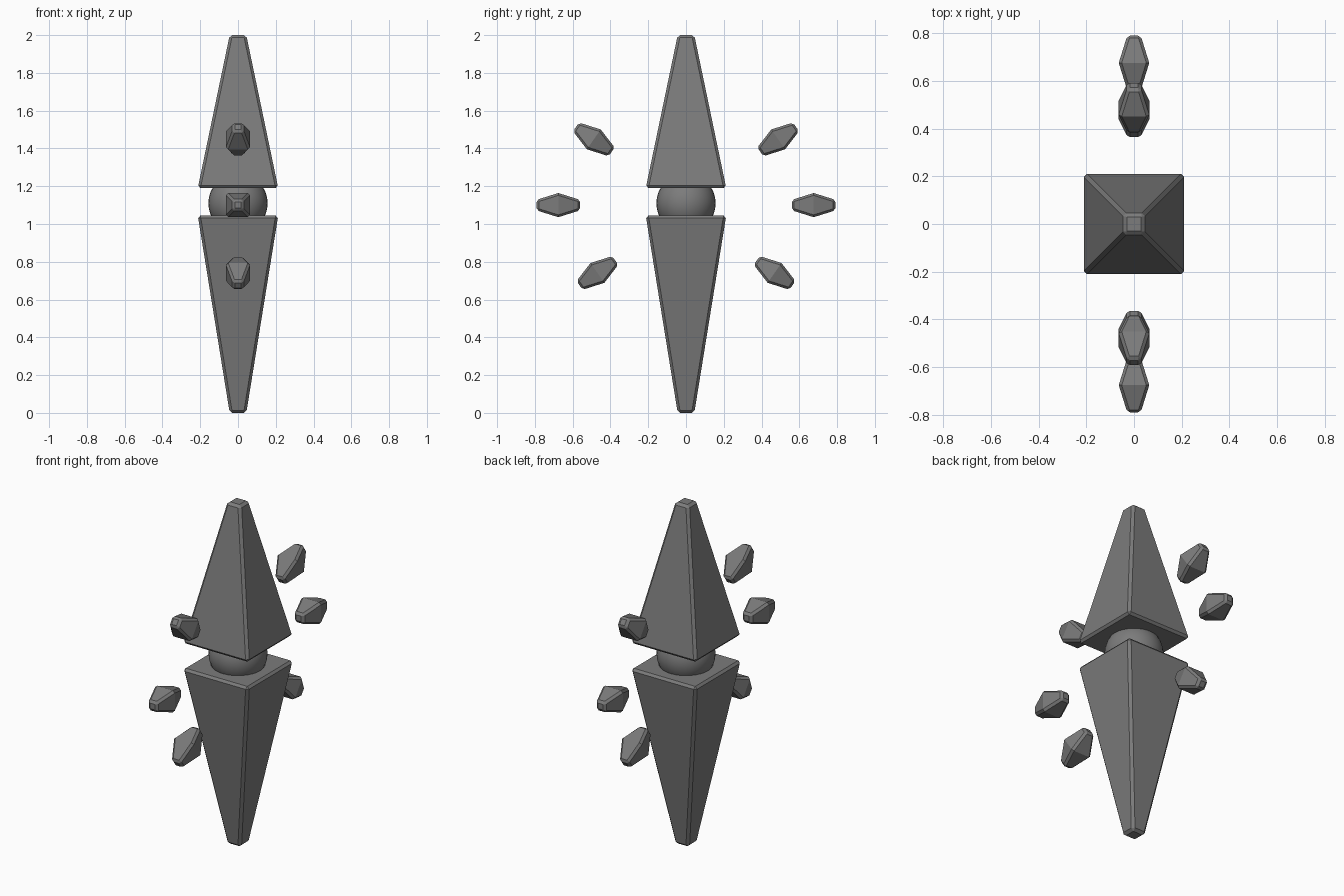
import bpy
import bmesh
from math import radians, cos, sin
from mathutils import Matrix

cube = bpy.data.objects.get("Cube")
if cube:
    bpy.data.objects.remove(cube, do_unlink=True)

# One dark stone colour for every part
stone = bpy.data.materials.new("dark_grey_stone")
stone.use_nodes = True
colour = (0.2, 0.2, 0.2, 1)
stone.diffuse_color = colour
stone.node_tree.nodes["Principled BSDF"].inputs["Base Color"].default_value = colour


def square_stack(name, profile, bevel):
    """Square cross-sections (half width, height) joined into a bevelled solid."""
    bm = bmesh.new()
    rings = []
    for w, z in profile:
        rings.append([bm.verts.new((sx * w, sy * w, z))
                      for sx, sy in ((-1, -1), (1, -1), (1, 1), (-1, 1))])
    for low, high in zip(rings, rings[1:]):
        for i in range(4):
            j = (i + 1) % 4
            bm.faces.new((low[i], low[j], high[j], high[i]))
    bm.faces.new(rings[0][::-1])
    bm.faces.new(rings[-1])
    bmesh.ops.recalc_face_normals(bm, faces=bm.faces)
    mesh = bpy.data.meshes.new(name)
    bm.to_mesh(mesh)
    bm.free()
    mesh.materials.append(stone)
    obj = bpy.data.objects.new(name, mesh)
    bpy.context.collection.objects.link(obj)
    mod = obj.modifiers.new("edge_chamfer", "BEVEL")
    mod.width = bevel
    mod.segments = 1
    mod.limit_method = "ANGLE"
    mod.angle_limit = radians(50)
    return obj


# Two tapering body halves, base to base
square_stack("upper_spire", [(0.213, 1.19), (0.044, 2.0)], 0.014)
square_stack("lower_spire", [(0.044, 0.0), (0.213, 1.045)], 0.014)

# Core ball showing in the gap
bpy.ops.mesh.primitive_uv_sphere_add(segments=32, ring_count=16, radius=0.157,
                                     location=(0, 0, 1.11))
core = bpy.context.object
core.name = "core_ball"
core.data.materials.append(stone)
bpy.ops.object.shade_smooth()

# Floating shards, pointing outward from the core, front and back
shard = [(0.028, -0.115), (0.064, 0), (0.028, 0.115)]
placements = {"upper": (0.488, 1.448, 35), "middle": (0.676, 1.1, 0),
              "lower": (0.469, 0.741, -35)}
for side, s in (("back", 1), ("front", -1)):
    for level, (y, z, tilt) in placements.items():
        obj = square_stack(f"{side}_{level}_shard", shard, 0.012)
        a = radians(tilt)
        out = (0, s * cos(a), sin(a))
        up = (0, -s * sin(a), cos(a))
        # columns: side axis, cross axis, long axis
        turn = Matrix(((s, 0, 0), (0, up[1], out[1]), (0, up[2], out[2])))
        if turn.determinant() < 0:
            turn = turn @ Matrix.Diagonal((-1, 1, 1))
        obj.matrix_world = Matrix.Translation((0, s * y, z)) @ turn.to_4x4()
